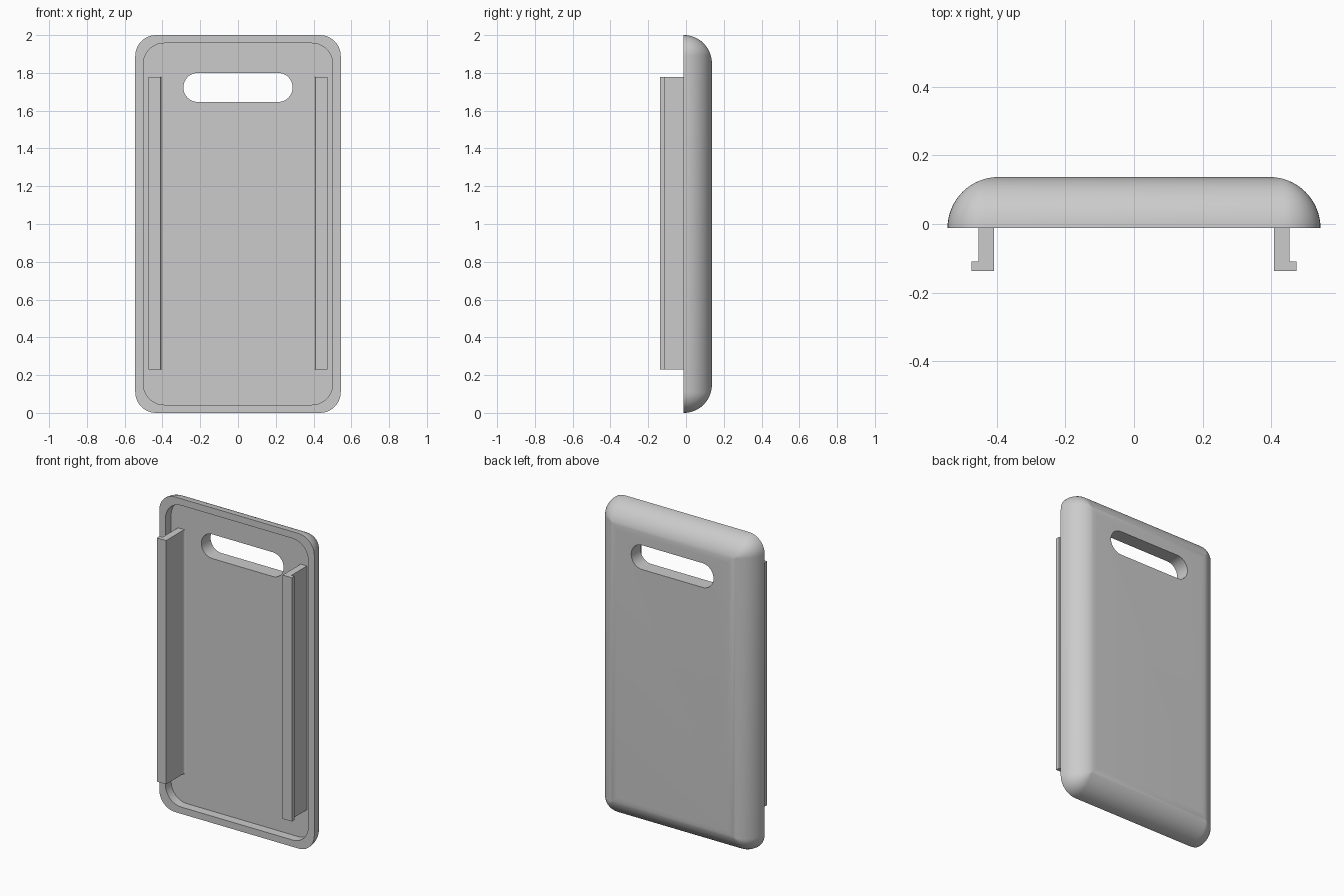
import bpy, bmesh, math

cube = bpy.data.objects.get("Cube")
if cube:
    bpy.data.objects.remove(cube, do_unlink=True)

HALF_W, HEIGHT = 0.544, 2.0
FRONT, BACK, FLOOR = -0.012, 0.137, 0.045
CORNER, LIP = 0.11, 0.043

grey = bpy.data.materials.new("plain grey")
grey.use_nodes = True
grey.diffuse_color = (0.6, 0.6, 0.6, 1)
grey.node_tree.nodes["Principled BSDF"].inputs["Base Color"].default_value = (0.6, 0.6, 0.6, 1)


def rounded_rect(hw, hz, r, cz, y, n=10):
    """Closed outline in the xz plane at depth y."""
    pts = []
    for q, (sx, sz) in enumerate([(1, 1), (-1, 1), (-1, -1), (1, -1)]):
        for i in range(n + 1):
            a = math.pi / 2 * (q + i / n)
            pts.append((sx * (hw - r) + r * math.cos(a), y,
                        cz + sz * (hz - r) + r * math.sin(a)))
    return pts


def loft(name, loops):
    """Skin a row of equal outlines and cap both ends."""
    bm = bmesh.new()
    rings = [[bm.verts.new(p) for p in loop] for loop in loops]
    for a, b in zip(rings, rings[1:]):
        for i in range(len(a)):
            j = (i + 1) % len(a)
            bm.faces.new((a[i], a[j], b[j], b[i]))
    bm.faces.new(rings[0])
    bm.faces.new(rings[-1])
    bmesh.ops.remove_doubles(bm, verts=bm.verts, dist=1e-4)
    bmesh.ops.recalc_face_normals(bm, faces=bm.faces)
    mesh = bpy.data.meshes.new(name)
    bm.to_mesh(mesh)
    bm.free()
    mesh.materials.append(grey)
    obj = bpy.data.objects.new(name, mesh)
    bpy.context.collection.objects.link(obj)
    return obj


def make_active(obj):
    bpy.ops.object.select_all(action="DESELECT")
    obj.select_set(True)
    bpy.context.view_layer.objects.active = obj


def shell_loop(inset, y, r):
    return rounded_rect(HALF_W - inset, HEIGHT / 2 - inset, max(r, 0), HEIGHT / 2, y)


# Cover shell: recessed floor, front lip, then a round edge to the back
loops = [shell_loop(LIP, FLOOR, CORNER), shell_loop(LIP, FRONT, CORNER)]
depth = BACK - FRONT
for i in range(17):
    a = math.pi / 2 * i / 16
    inset = depth * (1 - math.cos(a))
    loops.append(shell_loop(inset, FRONT + depth * math.sin(a), CORNER - inset))
shell = loft("cover_shell", loops)

# Rounded slot through the shell
cutter = loft("slot_cutter", [rounded_rect(0.289, 0.077, 0.0765, 1.723, y) for y in (-0.3, 0.3)])
cutter.hide_render = True
cut = shell.modifiers.new("slot", "BOOLEAN")
cut.operation = "DIFFERENCE"
cut.solver = "EXACT"
cut.object = cutter
make_active(shell)
bpy.ops.object.modifier_apply(modifier=cut.name)
bpy.data.objects.remove(cutter, do_unlink=True)
bpy.ops.object.shade_smooth_by_angle(angle=math.radians(35))

# Hooked side rails with a small fillet where they meet the floor
fillet = [(0.397 + 0.012 * math.sin(t), FLOOR - 0.012 + 0.012 * math.cos(t))
          for t in (math.pi / 8 * k for k in range(5))]
profile = fillet + [(0.409, -0.137), (0.474, -0.137), (0.474, -0.11),
                    (0.453, -0.11), (0.453, FLOOR + 0.005), (0.397, FLOOR + 0.005)]
for side, name in ((1, "left_rail"), (-1, "right_rail")):
    rail = loft(name, [[(side * x, y, z) for x, y in profile] for z in (0.23, 1.777)])
    make_active(rail)
    bpy.ops.object.shade_smooth_by_angle(angle=math.radians(30))
